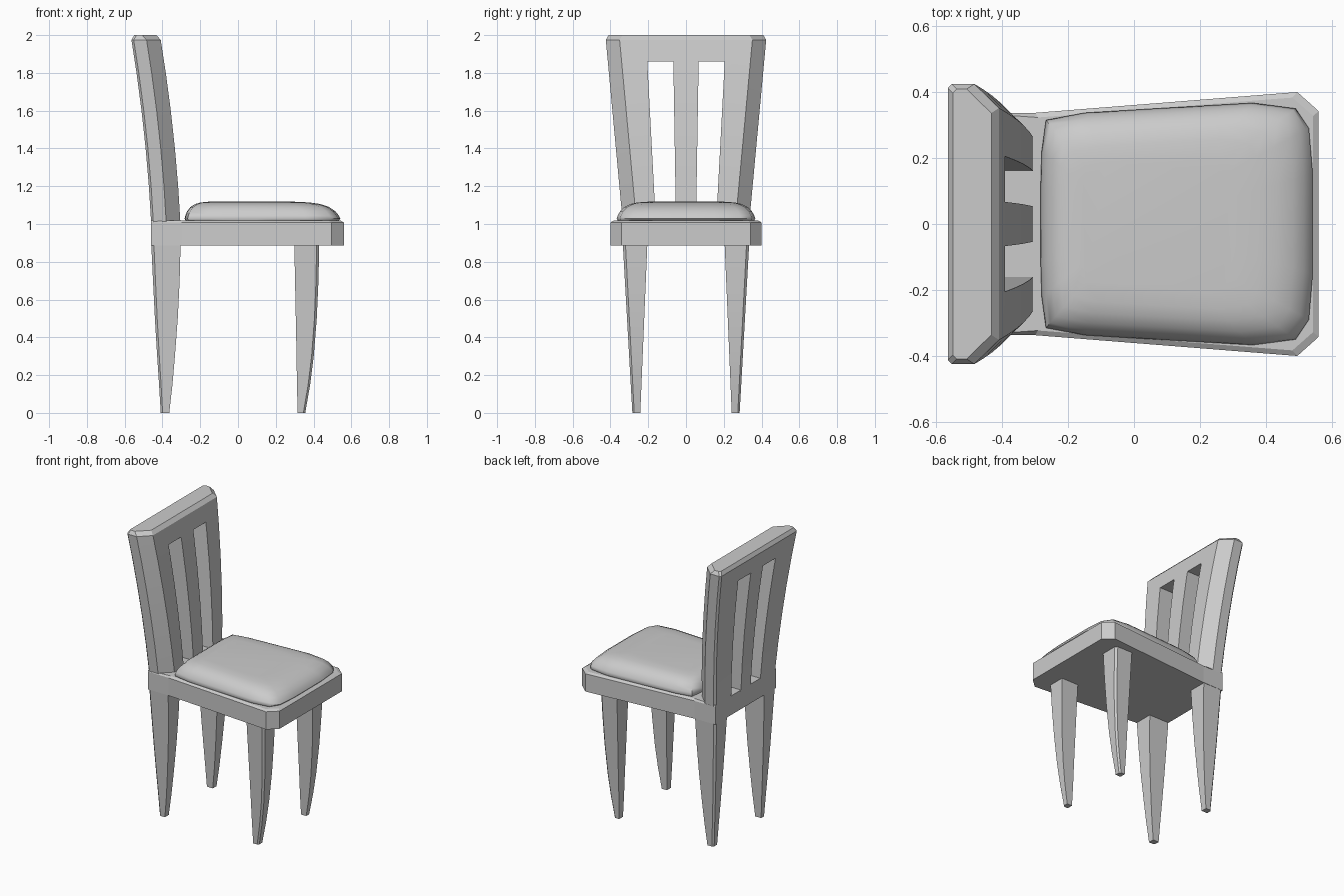
import bpy, bmesh, math

if "Cube" in bpy.data.objects:
    bpy.data.objects.remove(bpy.data.objects["Cube"])


def loft(name, rings, smooth=None):
    """Skin a stack of equal-length point rings and cap both ends."""
    bm = bmesh.new()
    loops = [[bm.verts.new(p) for p in ring] for ring in rings]
    n = len(loops[0])
    for a, b in zip(loops, loops[1:]):
        for i in range(n):
            j = (i + 1) % n
            bm.faces.new((a[i], a[j], b[j], b[i]))
    bm.faces.new(loops[0])
    bm.faces.new(loops[-1])
    bmesh.ops.recalc_face_normals(bm, faces=bm.faces)
    mesh = bpy.data.meshes.new(name)
    bm.to_mesh(mesh)
    bm.free()
    ob = bpy.data.objects.new(name, mesh)
    bpy.context.collection.objects.link(ob)
    if smooth:
        smooth_angle(ob, smooth)
    return ob


def smooth_angle(ob, degrees):
    bpy.ops.object.select_all(action='DESELECT')
    ob.select_set(True)
    bpy.context.view_layer.objects.active = ob
    bpy.ops.object.shade_smooth_by_angle(angle=math.radians(degrees))


def mirrored(half):
    """Close a half outline (y > 0) across the y = 0 plane."""
    return half + [(x, -y) for x, y in reversed(half)]


# Seat: tapered board with clipped front corners and a bevelled top edge
seat_outline = mirrored([(-0.46, 0.335), (-0.30, 0.337), (0.495, 0.40), (0.56, 0.342)])


def seat_ring(z, inset):
    return [(x * (1 - inset) if x > -0.4 else x, y * (1 - 1.4 * inset) if x > -0.4 else y, z)
            for x, y in seat_outline]


loft("seat", [seat_ring(0.885, 0), seat_ring(1.008, 0), seat_ring(1.018, 0.03)])

# Cushion: rounded pad built from shrinking rings
cushion_outline = mirrored([(-0.283, 0.12), (-0.28, 0.22), (-0.267, 0.315), (-0.15, 0.337),
                            (0.10, 0.352), (0.36, 0.367), (0.49, 0.35), (0.53, 0.29),
                            (0.542, 0.15)])
cushion_rings = [(0.97, 1.01), (1.0, 1.028), (0.985, 1.045), (0.95, 1.068),
                 (0.89, 1.09), (0.80, 1.106), (0.70, 1.114), (0.55, 1.118)]
loft("cushion", [[(x * s, y * s, z) for x, y in cushion_outline] for s, z in cushion_rings], 60)


# Backrest: flared, backward-curving slab with chamfered front corners
def back_ring(z, inset=0.0):
    t = (z - 1.01) / 0.97 if z < 1.98 else 1.0
    dx = -0.05 * t - 0.055 * t * t
    w = 0.335 + 0.09 * t - inset
    xb, xf = -0.46 + dx + inset, -0.305 + dx - 1.4 * inset
    half = [(xb, w - 0.012), (xb + 0.012, w), (xf - 0.075, w), (xf, w - 0.073)]
    return [(x, y, z) for x, y in mirrored(half)]


levels = [1.0, 1.2, 1.4, 1.6, 1.8, 1.975]
backrest = loft("backrest", [back_ring(z) for z in levels] + [back_ring(2.0, 0.016)])

# Two tapered slots cut through the backrest
for side in (1, -1):
    cutter = loft("slot_cutter", [
        [(x, side * y, z) for x, y in ((-0.8, a), (-0.8, b), (-0.1, b), (-0.1, a))]
        for z, a, b in ((1.012, 0.053, 0.16), (1.86, 0.067, 0.205))])
    cutter.hide_render = True
    mod = backrest.modifiers.new("slot", 'BOOLEAN')
    mod.operation = 'DIFFERENCE'
    mod.solver = 'EXACT'
    mod.object = cutter
    bpy.context.view_layer.objects.active = backrest
    bpy.ops.object.modifier_apply(modifier=mod.name)
    bpy.data.objects.remove(cutter)
smooth_angle(backrest, 20)


# Legs: tapering sabre shapes, (z, inner x, outer x) with a clipped outer corner
def leg(name, stations, side):
    rings = []
    for z, xi, xo in stations:
        t = z / 0.885
        yi, yo = 0.242 - 0.037 * t, 0.284 + 0.05 * t
        b = 0.010 + 0.004 * t
        c = math.copysign(b, xo - xi)
        section = [(xi, yi), (xo, yi), (xo, yo - b), (xo - c, yo), (xi, yo)]
        rings.append([(x, side * y, z) for x, y in section])
    loft(name, rings, 20)


front = [(0, 0.316, 0.356), (0.15, 0.312, 0.382), (0.3, 0.31, 0.401),
         (0.5, 0.306, 0.417), (0.7, 0.302, 0.426), (0.89, 0.298, 0.43)]
rear = [(0, -0.364, -0.409), (0.15, -0.347, -0.418), (0.3, -0.334, -0.428),
        (0.5, -0.319, -0.44), (0.7, -0.309, -0.45), (0.89, -0.304, -0.459)]
for side, label in ((1, "left"), (-1, "right")):
    leg("front_leg_" + label, front, side)
    leg("rear_leg_" + label, rear, side)
